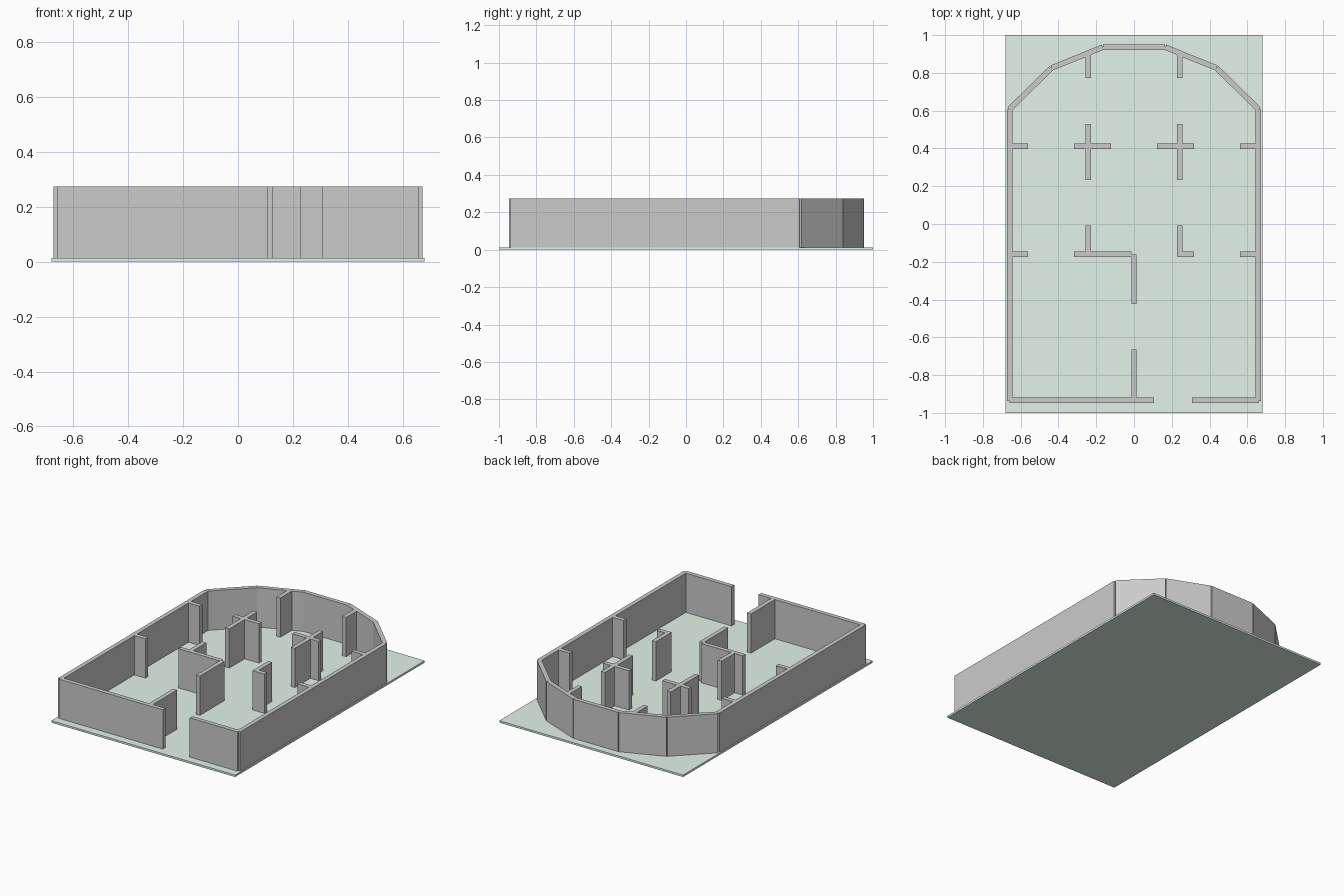
import bpy, bmesh, math
from mathutils import Matrix

if "Cube" in bpy.data.objects:
    bpy.data.objects.remove(bpy.data.objects["Cube"])

FLOOR, TOP, T = 0.013, 0.275, 0.029


def box(name, center, size, angle=0.0):
    bm = bmesh.new()
    bmesh.ops.create_cube(bm, size=1)
    bm.transform(Matrix.Diagonal((*size, 1)))
    mesh = bpy.data.meshes.new(name)
    bm.to_mesh(mesh)
    bm.free()
    ob = bpy.data.objects.new(name, mesh)
    ob.location = center
    ob.rotation_euler.z = angle
    bpy.context.collection.objects.link(ob)
    return ob


def wall(name, a, b):
    """Upright wall panel whose centre line runs from a to b."""
    dx, dy = b[0] - a[0], b[1] - a[1]
    return box(name, ((a[0] + b[0]) / 2, (a[1] + b[1]) / 2, (FLOOR + TOP) / 2),
               (math.hypot(dx, dy), T, TOP - FLOOR), math.atan2(dy, dx))


# Floor slab
floor = box("floor_slab", (0, 0, FLOOR / 2), (1.358, 2, FLOOR))
green = bpy.data.materials.new("pale_green")
green.diffuse_color = (0.76, 0.9, 0.82, 1)
green.use_nodes = True
green.node_tree.nodes["Principled BSDF"].inputs["Base Color"].default_value = green.diffuse_color
floor.data.materials.append(green)

# Front wall with doorway
wall("front_wall_left", (-0.659, -0.932), (0.107, -0.932))
wall("front_wall_right", (0.306, -0.932), (0.659, -0.932))

# Flat centre of the faceted rear end
wall("rear_wall", (-0.165, 0.936), (0.165, 0.936))

# Parts repeated on both sides
for side, s in (("left", -1), ("right", 1)):
    wall(f"side_wall_{side}", (s * 0.658, -0.937), (s * 0.658, 0.607))
    bend = [(s * 0.66, 0.607), (s * 0.437, 0.826), (s * 0.165, 0.936)]
    for i in range(2):
        wall(f"rear_facet_{side}_{i + 1}", bend[i], bend[i + 1])
    # Short stubs projecting from the side walls
    for row, y in (("rear", 0.411), ("front", -0.16)):
        wall(f"{row}_stub_{side}", (s * 0.65, y), (s * 0.562, y))
    # Stub behind, cross pillar, and front pillar fin
    wall(f"rear_fin_{side}", (s * 0.243, 0.9), (s * 0.243, 0.773))
    wall(f"cross_long_{side}", (s * 0.243, 0.233), (s * 0.243, 0.529))
    wall(f"cross_wide_{side}", (s * 0.123, 0.411), (s * 0.317, 0.411))
    wall(f"front_fin_{side}", (s * 0.243, -0.008), (s * 0.243, -0.17))

# Feet of the front fins and the central partition
wall("front_cross_wall", (-0.317, -0.16), (-0.012, -0.16))
wall("front_fin_foot", (0.23, -0.16), (0.317, -0.16))
wall("partition_inner", (0, -0.161), (0, -0.423))
wall("partition_outer", (0, -0.664), (0, -0.925))
